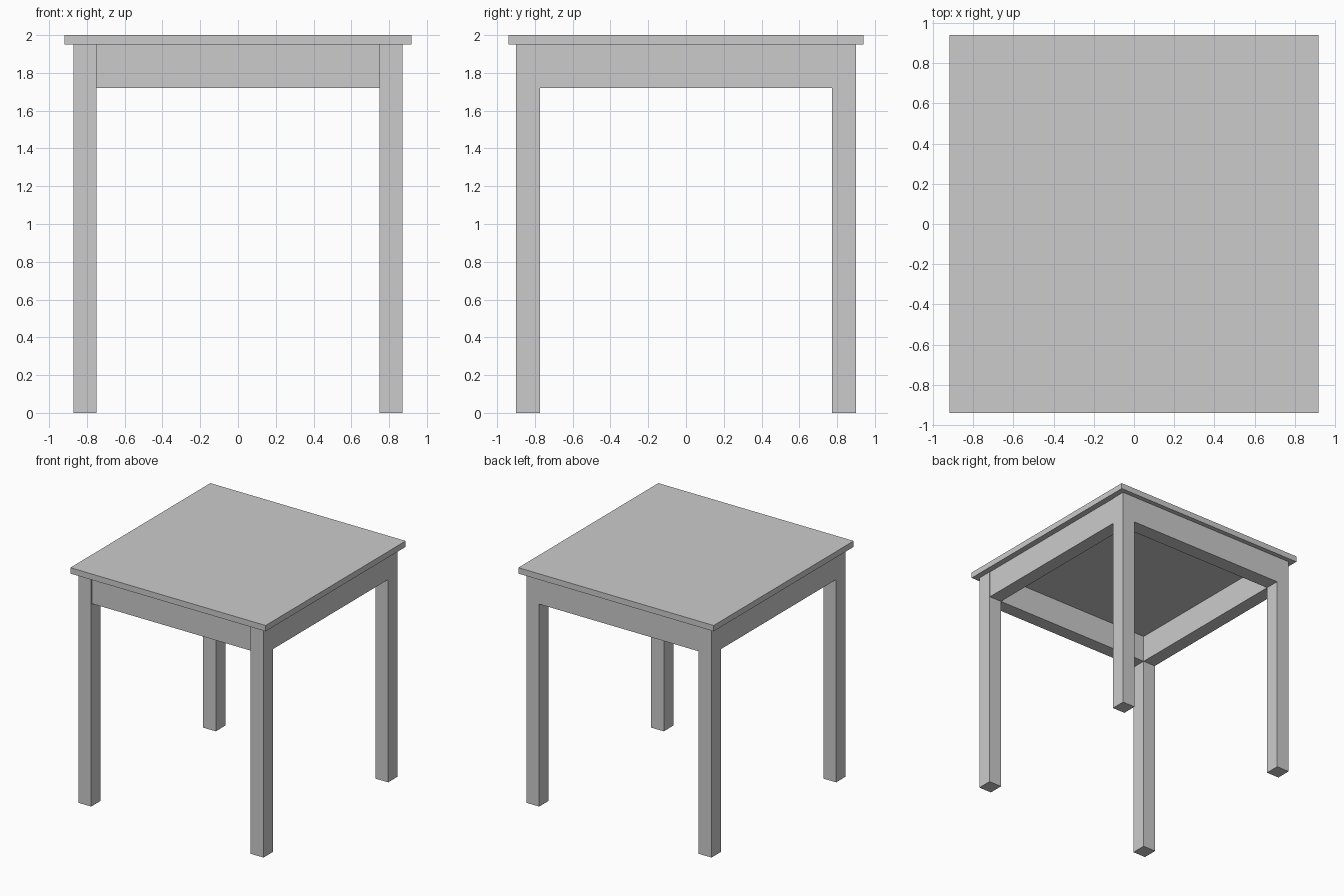
import bpy

if "Cube" in bpy.data.objects:
    bpy.data.objects.remove(bpy.data.objects["Cube"])


def box(name, x, y, z):
    """Axis-aligned box from (min, max) ranges."""
    bpy.ops.mesh.primitive_cube_add(
        size=1, location=[(a + b) / 2 for a, b in (x, y, z)])
    ob = bpy.context.object
    ob.name = name
    ob.scale = [b - a for a, b in (x, y, z)]
    bpy.ops.object.transform_apply(location=False, rotation=False, scale=True)
    return ob


XO, XI = 0.87, 0.75      # outer and inner leg faces in x
YO, YI = 0.90, 0.773     # outer and inner leg faces in y
TOP, APRON = 1.95, 1.72  # underside of the top, lower edge of the aprons

# Table top
box("table_top", (-0.918, 0.918), (-0.94, 0.94), (TOP, 2.0))

# Four square legs
for sx, side in ((-1, "left"), (1, "right")):
    for sy, end in ((-1, "front"), (1, "back")):
        box(f"{end}_{side}_leg", sorted((sx * XO, sx * XI)),
            sorted((sy * YO, sy * YI)), (0, TOP))

# Aprons between the legs, the front one set back slightly
box("front_apron", (-XI, XI), (-YO + 0.01, -YI), (APRON, TOP))
box("back_apron", (-XI, XI), (YI, YO), (APRON, TOP))
for sx, side in ((-1, "left"), (1, "right")):
    box(f"{side}_apron", sorted((sx * (XO - 0.003), sx * XI)),
        (-YI, YI), (APRON, TOP))
